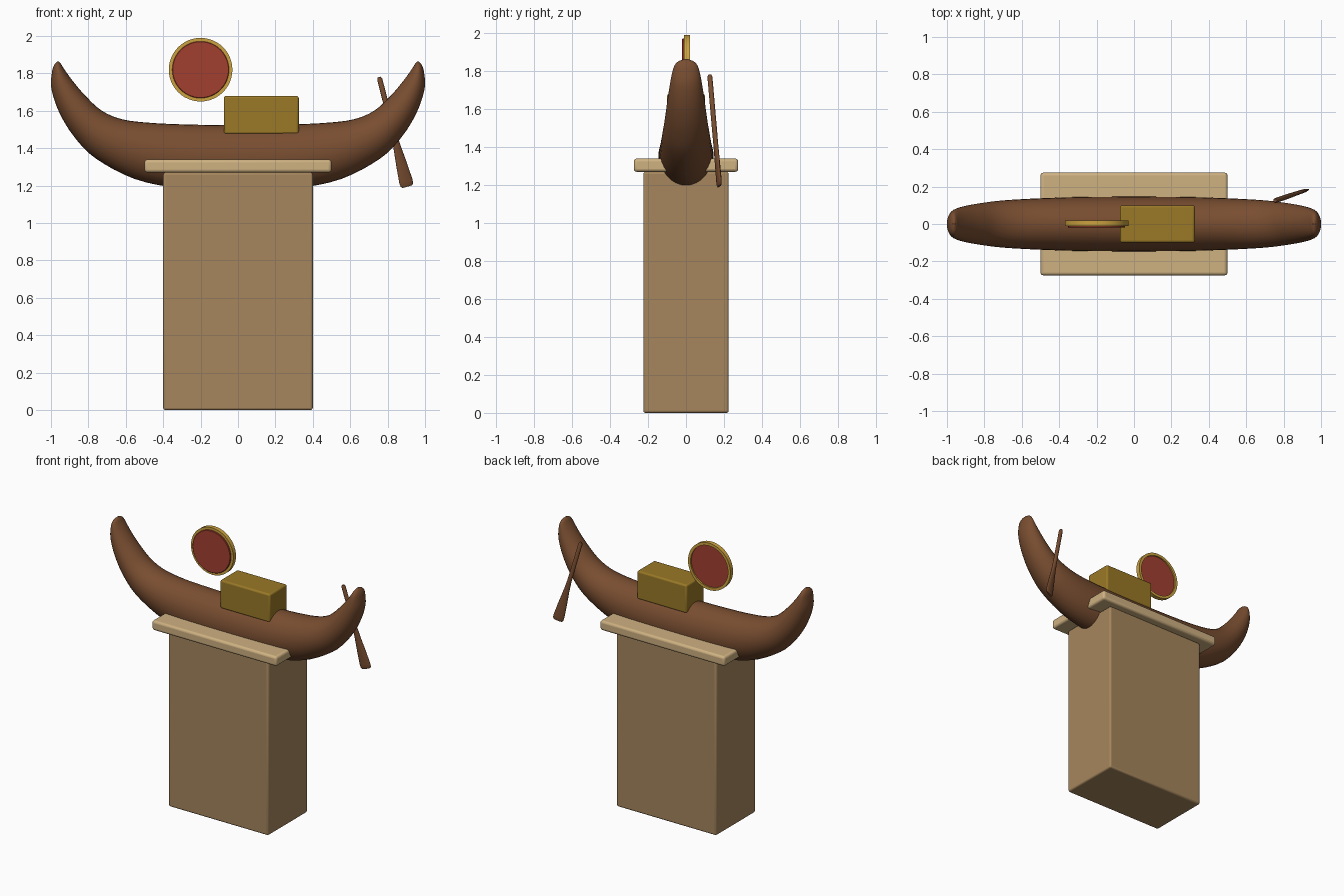
import bpy, bmesh, math
from mathutils import Vector

if "Cube" in bpy.data.objects:
    bpy.data.objects.remove(bpy.data.objects["Cube"])


def material(name, rgb):
    m = bpy.data.materials.new(name)
    m.diffuse_color = (*rgb, 1)
    m.use_nodes = True
    m.node_tree.nodes["Principled BSDF"].inputs["Base Color"].default_value = m.diffuse_color
    return m


SANDSTONE = material("sandstone", (0.38, 0.24, 0.11))
PALE_STONE = material("pale_stone", (0.62, 0.44, 0.22))
WOOD = material("wood", (0.19, 0.075, 0.03))
DARK_GOLD = material("dark_gold", (0.32, 0.19, 0.02))
GOLD = material("gold", (0.6, 0.36, 0.05))
RED = material("red", (0.36, 0.05, 0.03))


def finish(bm, name, mat, bevel=0, smooth=True):
    bmesh.ops.recalc_face_normals(bm, faces=bm.faces)
    mesh = bpy.data.meshes.new(name)
    bm.to_mesh(mesh)
    bm.free()
    obj = bpy.data.objects.new(name, mesh)
    bpy.context.collection.objects.link(obj)
    mesh.materials.append(mat)
    if bevel:
        mod = obj.modifiers.new("bevel", 'BEVEL')
        mod.width, mod.segments = bevel, 3
    if smooth:
        bpy.ops.object.select_all(action='DESELECT')
        obj.select_set(True)
        bpy.context.view_layer.objects.active = obj
        bpy.ops.object.shade_smooth_by_angle(angle=math.radians(40))
    return obj


def box(name, lo, hi, mat, bevel):
    bm = bmesh.new()
    bmesh.ops.create_cube(bm, size=1)
    for v in bm.verts:
        v.co = [lo[i] + (v.co[i] + 0.5) * (hi[i] - lo[i]) for i in range(3)]
    return finish(bm, name, mat, bevel)


def loft(bm, rings, closed=False):
    rows = [[bm.verts.new(p) for p in r] for r in rings]
    pairs = list(zip(rows, rows[1:] + rows[:1])) if closed else list(zip(rows, rows[1:]))
    for a, b in pairs:
        for i in range(len(a)):
            j = (i + 1) % len(a)
            bm.faces.new((a[i], a[j], b[j], b[i]))
    if not closed:
        bm.faces.new(rows[0])
        bm.faces.new(rows[-1])


def ellipse(c, u, v, n):
    return [c + u * math.cos(2 * math.pi * k / n) + v * math.sin(2 * math.pi * k / n)
            for k in range(n)]


def spline(points, steps):
    pts = [Vector(p) for p in points]
    pts = [2 * pts[0] - pts[1]] + pts + [2 * pts[-1] - pts[-2]]
    out = []
    for p0, p1, p2, p3 in zip(pts, pts[1:], pts[2:], pts[3:]):
        for s in range(steps):
            t = s / steps
            out.append(0.5 * (2 * p1 + (p2 - p0) * t + (2 * p0 - 5 * p1 + 4 * p2 - p3) * t ** 2
                              + (3 * p1 - p0 - 3 * p2 + p3) * t ** 3))
    return out + [pts[-2]]


# pedestal and its cap slab
box("pedestal", (-0.4, -0.225, 0), (0.4, 0.225, 1.27), SANDSTONE, 0.012)
box("cap_slab", (-0.5, -0.275, 1.27), (0.5, 0.275, 1.34), PALE_STONE, 0.016)

# hull: keel x, keel z, deck x, deck z, half width; one half, then mirrored
half = [(0, 1.17, 0, 1.523, 0.146), (0.3, 1.185, 0.27, 1.527, 0.144),
        (0.55, 1.235, 0.47, 1.536, 0.137), (0.76, 1.345, 0.62, 1.555, 0.127),
        (0.875, 1.46, 0.73, 1.602, 0.114), (0.955, 1.59, 0.82, 1.685, 0.099),
        (0.998, 1.72, 0.885, 1.762, 0.083), (0.994, 1.81, 0.93, 1.824, 0.066),
        (0.982, 1.847, 0.946, 1.85, 0.045), (0.967, 1.863, 0.958, 1.863, 0.012)]
full = [(-a, b, -c, d, w) for a, b, c, d, w in half[:0:-1]] + half
rings = []
for a, b, c, d, w in spline(full, 4):
    keel, deck = Vector((a, 0, b)), Vector((c, 0, d))
    rings.append(ellipse((keel + deck) / 2, (deck - keel) / 2, Vector((0, w, 0)), 32))
bm = bmesh.new()
loft(bm, rings)
finish(bm, "hull", WOOD)

# cabin on the deck
box("cabin", (-0.075, -0.1, 1.475), (0.325, 0.1, 1.68), DARK_GOLD, 0.012)

# sun disc and the ring around it
centre = Vector((-0.2, 0, 1.82))
X, Y, Z = Vector((1, 0, 0)), Vector((0, 1, 0)), Vector((0, 0, 1))


def circle(r, y):
    return ellipse(centre + Y * y, X * r, Z * r, 48)


bm = bmesh.new()
loft(bm, [circle(0.149, -0.02), circle(0.152, -0.017), circle(0.152, 0.01)])
finish(bm, "sun_disc", RED)
bm = bmesh.new()
loft(bm, [circle(0.15, -0.01), circle(0.17, -0.01), circle(0.17, 0.02), circle(0.15, 0.02)], True)
finish(bm, "sun_ring", GOLD)

# steering oar: distance along, half width, half thickness
top, end = Vector((0.755, 0.125, 1.78)), Vector((0.905, 0.176, 1.195))
axis = (end - top).normalized()
wide = Vector((1, 0.3, 0))
wide = (wide - axis * wide.dot(axis)).normalized()
thin = axis.cross(wide)
oar = [(0, 0.009, 0.009), (0.02, 0.014, 0.013), (0.5, 0.015, 0.013), (0.62, 0.02, 0.012),
       (0.8, 0.031, 0.011), (0.95, 0.038, 0.01), (0.985, 0.036, 0.009), (1, 0.028, 0.006)]
bm = bmesh.new()
loft(bm, [ellipse(top.lerp(end, t), wide * w, thin * h, 20) for t, w, h in oar])
finish(bm, "steering_oar", WOOD)
